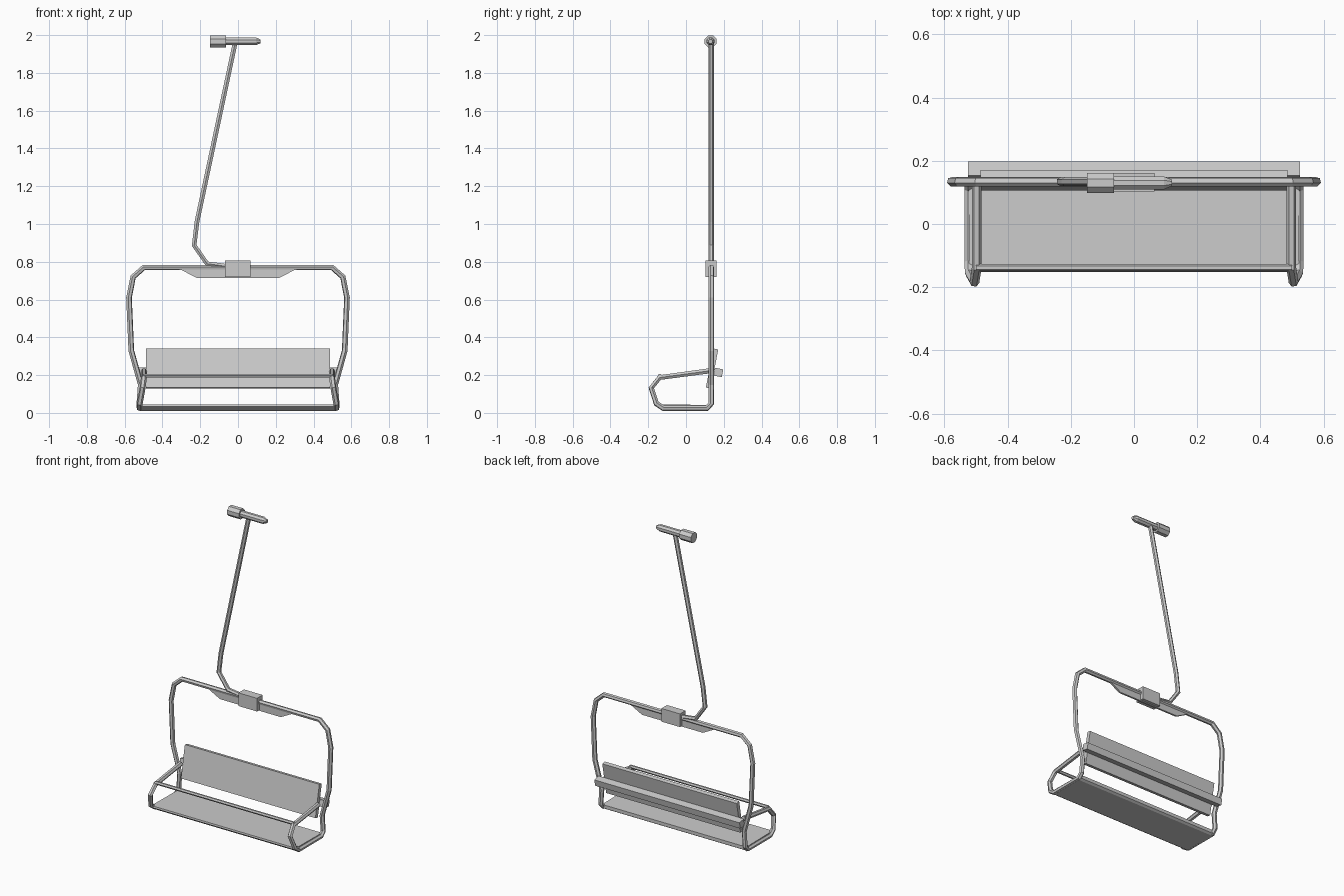
import bpy, bmesh, math
from mathutils import Matrix

if "Cube" in bpy.data.objects:
    bpy.data.objects.remove(bpy.data.objects["Cube"])

Y = 0.134  # plane of the hanging frame


def tube(name, pts, r):
    cu = bpy.data.curves.new(name, 'CURVE')
    cu.dimensions = '3D'
    cu.bevel_depth = r
    cu.bevel_resolution = 1
    cu.use_fill_caps = True
    s = cu.splines.new('POLY')
    s.points.add(len(pts) - 1)
    for p, co in zip(s.points, pts):
        p.co = (*co, 1)
        s.use_smooth = False
    ob = bpy.data.objects.new(name, cu)
    bpy.context.collection.objects.link(ob)
    return ob


def mesh_object(name, bm):
    bmesh.ops.recalc_face_normals(bm, faces=bm.faces)
    me = bpy.data.meshes.new(name)
    bm.to_mesh(me)
    bm.free()
    ob = bpy.data.objects.new(name, me)
    bpy.context.collection.objects.link(ob)
    return ob


def box(name, center, size, tilt=0):
    bm = bmesh.new()
    bmesh.ops.create_cube(bm, size=1)
    bm.transform(Matrix.Translation(center) @ Matrix.Rotation(tilt, 4, 'X')
                 @ Matrix.Diagonal((*size, 1)))
    return mesh_object(name, bm)


def prism(name, outline, vec):
    bm = bmesh.new()
    f = bm.faces.new([bm.verts.new(p) for p in outline])
    ext = bmesh.ops.extrude_face_region(bm, geom=[f])
    moved = [v for v in ext['geom'] if isinstance(v, bmesh.types.BMVert)]
    bmesh.ops.translate(bm, verts=moved, vec=vec)
    return mesh_object(name, bm)


def rod_x(name, x0, x1, r0, r1, z, sides=8):
    bm = bmesh.new()
    bmesh.ops.create_cone(bm, cap_ends=True, segments=sides, radius1=r0,
                          radius2=r1, depth=x1 - x0)
    bm.transform(Matrix.Translation(((x0 + x1) / 2, 0.13, z))
                 @ Matrix.Rotation(math.pi / 2, 4, 'Y')
                 @ Matrix.Rotation(math.pi / sides, 4, 'Z'))
    return mesh_object(name, bm)


# Continuous frame: armrest, seat side, upright, top bar, mirrored
half = [(0.498, 0.12, 0.222), (0.498, -0.14, 0.187), (0.505, -0.184, 0.132),
        (0.520, -0.157, 0.05), (0.522, -0.12, 0.025), (0.522, 0.11, 0.025),
        (0.522, Y, 0.05), (0.515, Y, 0.15), (0.565, Y, 0.33),
        (0.577, Y, 0.61), (0.555, Y, 0.72), (0.498, Y, 0.770)]
tube("frame", half + [(-x, y, z) for x, y, z in reversed(half)], 0.0155)

# Hanger arm
tube("hanger_arm", [(-0.015, Y, 1.96), (-0.217, Y, 1.013), (-0.232, Y, 0.887),
                    (-0.164, Y, 0.79), (-0.04, Y, 0.773)], 0.0145)

# Cable grip
rod_x("grip_body", -0.148, -0.063, 0.034, 0.034, 1.967)
rod_x("grip_rod", -0.063, 0.095, 0.022, 0.022, 1.967)
rod_x("grip_tip", 0.095, 0.12, 0.022, 0.011, 1.967)

# Clamp block and gusset under the top bar
box("clamp_block", (-0.002, 0.132, 0.763), (0.135, 0.058, 0.086))
edge = [(0.42, 0.768), (0.3, 0.757), (0.22, 0.715)]
prism("gusset", [(x, Y - 0.006, z) for x, z in edge]
      + [(-x, Y - 0.006, z) for x, z in reversed(edge)], (0, 0.012, 0))

# Seat, backrest and cross bars
prism("seat", [(-0.522, -0.15, 0.045), (-0.522, 0.122, 0.042), (-0.522, 0.122, 0.02),
               (-0.522, 0.108, 0.011), (-0.522, -0.12, 0.011), (-0.522, -0.152, 0.034)],
      (1.044, 0, 0))
box("backrest", (0, 0.138, 0.235), (0.972, 0.026, 0.21), -0.19)
box("rear_crossbar", (0, 0.171, 0.214), (1.05, 0.045, 0.042), -0.2)
tube("front_bar", [(-0.5, -0.138, 0.197), (0.5, -0.138, 0.197)], 0.011)
